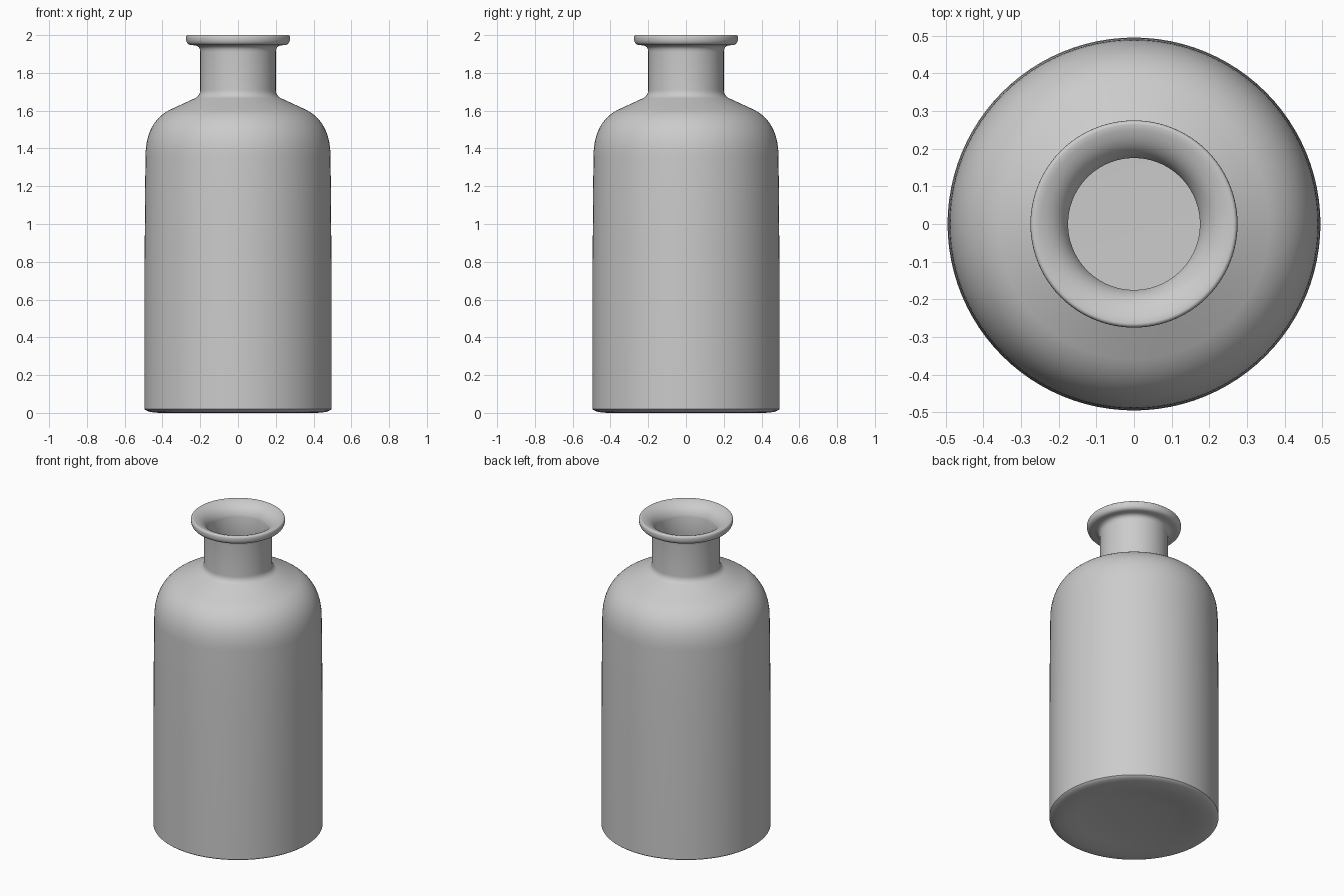
import bpy, bmesh, math
from mathutils import Vector

cube = bpy.data.objects.get("Cube")
if cube:
    bpy.data.objects.remove(cube, do_unlink=True)

SEGMENTS = 96


def make_material(name, colour):
    mat = bpy.data.materials.new(name)
    mat.use_nodes = True
    mat.diffuse_color = colour
    mat.node_tree.nodes["Principled BSDF"].inputs["Base Color"].default_value = colour
    return mat


def curve(start, control, end, steps=8):
    """Points of a quadratic curve in the (radius, height) plane."""
    a, b, c = Vector(start), Vector(control), Vector(end)
    ts = [i / steps for i in range(steps + 1)]
    return [tuple(a * (1 - t) ** 2 + b * 2 * t * (1 - t) + c * t * t) for t in ts]


def lathe(name, profile, mat):
    """Spin a (radius, height) profile around the z axis."""
    bm = bmesh.new()
    verts = [bm.verts.new((r, 0, z)) for r, z in profile]
    edges = [bm.edges.new(pair) for pair in zip(verts, verts[1:])]
    bmesh.ops.spin(bm, geom=verts + edges, axis=(0, 0, 1), cent=(0, 0, 0),
                   angle=math.tau, steps=SEGMENTS, use_merge=True)
    bmesh.ops.remove_doubles(bm, verts=bm.verts, dist=0.0002)
    bmesh.ops.recalc_face_normals(bm, faces=bm.faces)
    mesh = bpy.data.meshes.new(name)
    bm.to_mesh(mesh)
    bm.free()
    mesh.materials.append(mat)
    obj = bpy.data.objects.new(name, mesh)
    bpy.context.collection.objects.link(obj)
    bpy.ops.object.select_all(action="DESELECT")
    obj.select_set(True)
    bpy.context.view_layer.objects.active = obj
    bpy.ops.object.shade_smooth_by_angle(angle=math.radians(40))
    return obj


grey = make_material("plain grey", (0.6, 0.6, 0.6, 1))

# Hollowed underside and rounded foot
outside = curve((0, 0.03), (0.2, 0.03), (0.33, 0.008))
outside += curve((0.4, 0), (0.48, 0), (0.495, 0.02), 6)
# Straight wall with a slight taper
outside += [(0.495, 0.7), (0.493, 1.06)]
# Rounded shoulder and sloping top
outside += curve((0.49, 1.36), (0.488, 1.54), (0.36, 1.605), 14)
outside += curve((0.23, 1.665), (0.2, 1.678), (0.2, 1.71), 6)
# Neck flaring under the lip
outside += curve((0.2, 1.91), (0.2, 1.943), (0.23, 1.946), 6)
outside += curve((0.25, 1.947), (0.272, 1.95), (0.275, 1.975), 5)
outside += curve((0.275, 1.985), (0.275, 2.0), (0.264, 2.0), 4)
# Funnel-shaped mouth and inner neck
inside = curve((0.264, 2.0), (0.19, 1.985), (0.175, 1.92), 10)
inside += [(0.175, 1.69)]
# Inner shoulder, wall and floor
inside += curve((0.2, 1.655), (0.22, 1.645), (0.34, 1.585), 6)
inside += curve((0.34, 1.585), (0.465, 1.52), (0.465, 1.36), 12)
inside += curve((0.47, 0.1), (0.47, 0.06), (0.42, 0.06), 6)
inside += [(0, 0.06)]

lathe("bottle", outside + inside[1:], grey)
